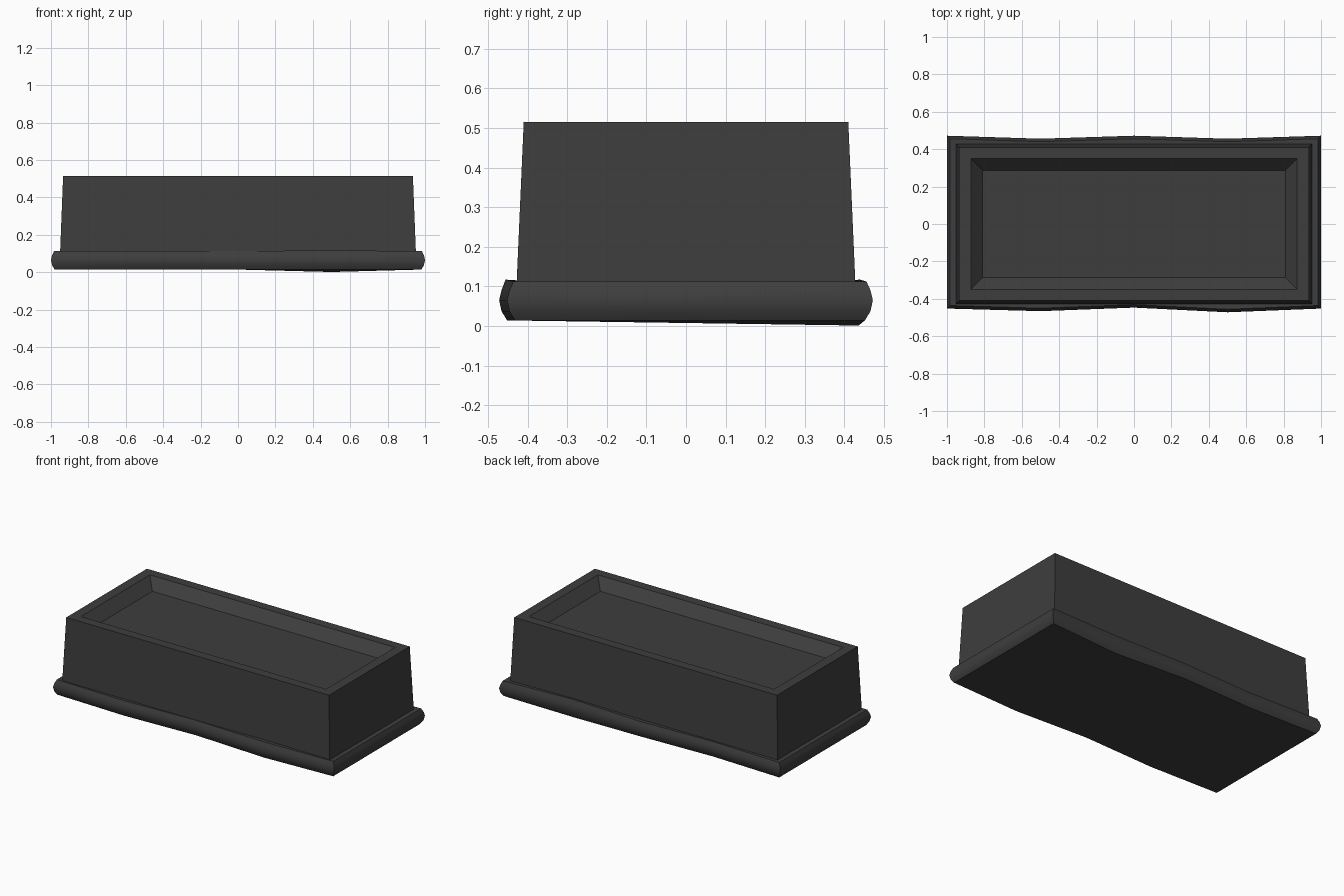
import bpy, bmesh, math

cube = bpy.data.objects.get("Cube")
if cube:
    bpy.data.objects.remove(cube, do_unlink=True)

# One dark stone colour for everything
stone = bpy.data.materials.new("charcoal_stone")
stone.use_nodes = True
colour = (0.048, 0.048, 0.048, 1)
stone.diffuse_color = colour
bsdf = stone.node_tree.nodes["Principled BSDF"]
bsdf.inputs["Base Color"].default_value = colour
bsdf.inputs["Roughness"].default_value = 0.8


def loft(name, rings, caps):
    """Join closed rings of points; caps are lists of (ring, indices)."""
    bm = bmesh.new()
    loops = [[bm.verts.new(p) for p in ring] for ring in rings]
    n = len(loops[0])
    for a, b in zip(loops, loops[1:]):
        for i in range(n):
            j = (i + 1) % n
            bm.faces.new((a[i], a[j], b[j], b[i]))
    for ring, ids in caps:
        bm.faces.new([loops[ring][i] for i in ids])
    mesh = bpy.data.meshes.new(name)
    bm.to_mesh(mesh)
    bm.free()
    mesh.materials.append(stone)
    obj = bpy.data.objects.new(name, mesh)
    bpy.context.collection.objects.link(obj)
    return obj


def rectangle(x, y, z):
    return [(-x, -y, z), (x, -y, z), (x, y, z), (-x, y, z)]


# Tapered body with a shallow sloping recess in the top
loft("planter_body",
     [rectangle(0.953, 0.43, 0.06), rectangle(0.935, 0.41, 0.515),
      rectangle(0.872, 0.35, 0.515), rectangle(0.81, 0.287, 0.45)],
     [(0, (3, 2, 1, 0)), (3, (0, 1, 2, 3))])

# Wavy base outline: front edge, right middle, back edge, left middle
stations = (-1, -0.5, 0, 0.5, 1)
front = (-0.452, -0.466, -0.447, -0.472, -0.452)
back = (0.472, 0.456, 0.472, 0.456, 0.472)
outline = list(zip(stations, front)) + [(1, 0)]
outline += list(zip(stations, back))[::-1] + [(-1, 0)]


def base_ring(inset, z):
    ring = []
    for x, y in outline:
        px = math.copysign(1 - inset, x) if abs(x) == 1 else x
        py = math.copysign(abs(y) - inset, y) if y else 0
        pz = z
        if x == 0.5:  # uneven, worn spot along one half
            if y > 0 and z < 0.05:
                pz -= 0.013
            elif z > 0.1:
                pz += 0.005
        ring.append((px, py, pz))
    return ring


# Rounded base moulding, closed underneath
profile = ((0.02, 0.014), (0.006, 0.037), (0, 0.065), (0.006, 0.09),
           (0.016, 0.112), (0.064, 0.109))
strips = [(1, 0, 11, 10, 9), (2, 1, 9, 8), (3, 2, 8, 7), (4, 3, 7, 6, 5)]
base = loft("base_moulding", [base_ring(*p) for p in profile],
            [(0, ids) for ids in strips])

bpy.ops.object.select_all(action='DESELECT')
base.select_set(True)
bpy.context.view_layer.objects.active = base
bpy.ops.object.shade_smooth_by_angle(angle=math.radians(35))
